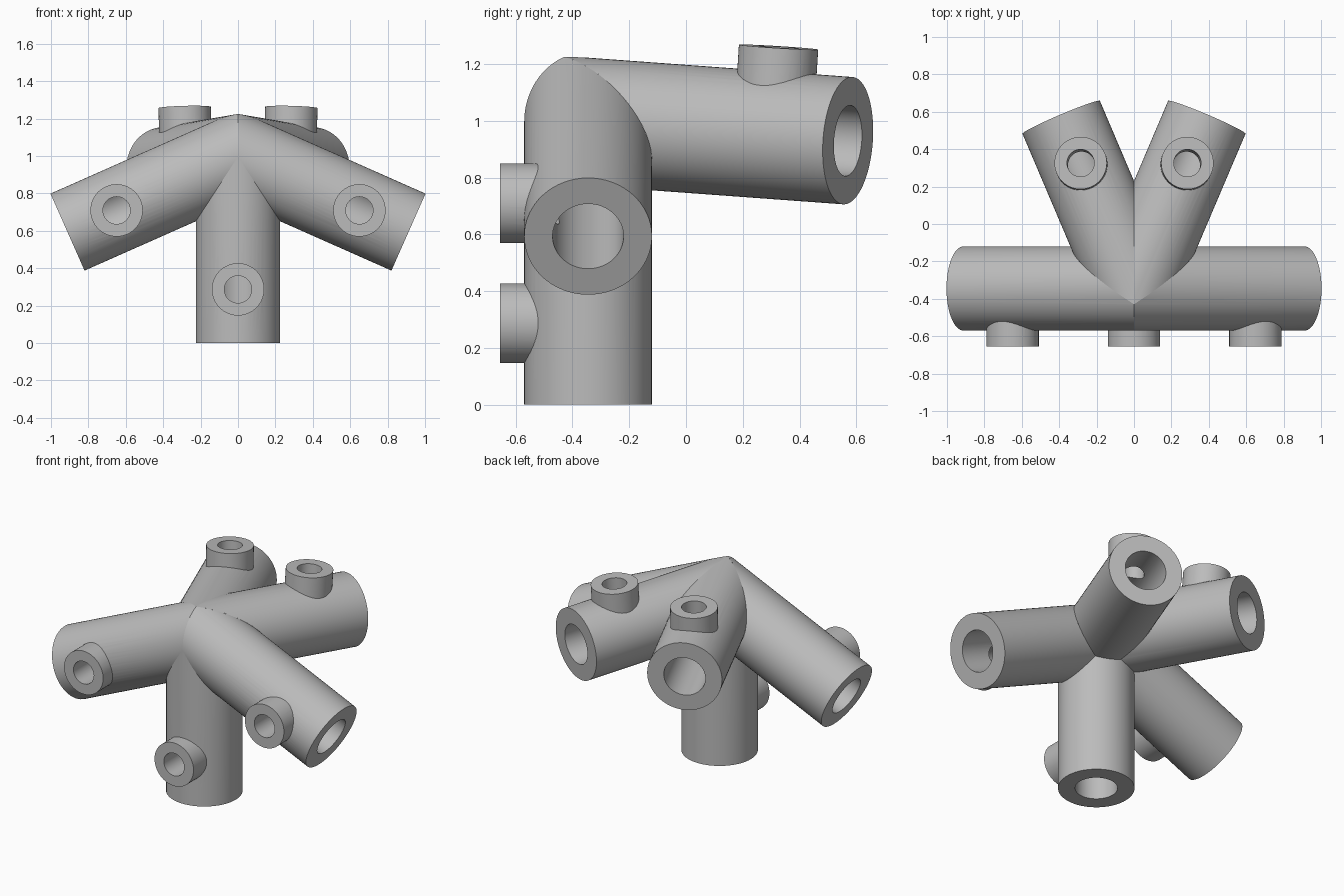
import bpy, bmesh, math
from mathutils import Vector, Matrix

cube = bpy.data.objects.get("Cube")
if cube:
    bpy.data.objects.remove(cube, do_unlink=True)

HUB = Vector((0, -0.345, 0.997))
REACH = 0.997                     # hub to open end
PIPE_R, BORE_R = 0.225, 0.125
BOSS_R, PORT_R = 0.14, 0.073
BOSS_AT, BOSS_TOP = 0.71, 0.311   # position along the arm, height above its axis
BORE_DEPTH = 0.6

grey = bpy.data.materials.new("plain grey")
grey.use_nodes = True
grey.diffuse_color = (0.5, 0.5, 0.5, 1)
grey.node_tree.nodes["Principled BSDF"].inputs["Base Color"].default_value = (0.5, 0.5, 0.5, 1)


def cylinder(name, start, axis, radius, length, sides=64):
    """Closed cylinder from a start point along an axis."""
    bm = bmesh.new()
    place = (Matrix.Translation(start + axis * length / 2)
             @ axis.to_track_quat('Z', 'Y').to_matrix().to_4x4())
    bmesh.ops.create_cone(bm, cap_ends=True, segments=sides, radius1=radius,
                          radius2=radius, depth=length, matrix=place)
    mesh = bpy.data.meshes.new(name)
    bm.to_mesh(mesh)
    bm.free()
    mesh.materials.append(grey)
    obj = bpy.data.objects.new(name, mesh)
    bpy.context.collection.objects.link(obj)
    return obj


def combine(obj, tools):
    """Apply (operation, tool) booleans and remove the tools."""
    for operation, tool in tools:
        tool.hide_render = True
        mod = obj.modifiers.new(tool.name, 'BOOLEAN')
        mod.operation, mod.object, mod.solver = operation, tool, 'EXACT'
    graph = bpy.context.evaluated_depsgraph_get()
    mesh = bpy.data.meshes.new_from_object(obj.evaluated_get(graph))
    obj.modifiers.clear()
    obj.data = mesh
    for _, tool in tools:
        bpy.data.objects.remove(tool, do_unlink=True)


def mitre(obj, direction, others):
    """Trim the hub end on the bisecting plane with every other arm."""
    bm = bmesh.new()
    bm.from_mesh(obj.data)
    for other in others:
        bmesh.ops.bisect_plane(bm, geom=bm.verts[:] + bm.edges[:] + bm.faces[:],
                               dist=1e-5, plane_co=HUB,
                               plane_no=(direction - other).normalized(), clear_inner=True)
    bm.to_mesh(obj.data)
    bm.free()


# Arm directions and the side each screw boss faces
FRONT, UP = Vector((0, -1, 0)), Vector((0, 0, 1))
arms = {"leg": (-UP, FRONT)}
for side, s in (("left", 1), ("right", -1)):
    arms[side + "_front_arm"] = (Vector((s * 0.914, 0, -0.405)).normalized(), FRONT)
    arms[side + "_back_arm"] = (Vector((s * 0.39, 0.917, -0.067)).normalized(), UP)

for name, (d, face) in arms.items():
    out = (face - d * face.dot(d)).normalized()
    foot = HUB + d * BOSS_AT
    arm = cylinder(name, HUB - d * 0.5, d, PIPE_R, REACH + 0.5)
    combine(arm, [
        ('UNION', cylinder("boss", foot, out, BOSS_R, BOSS_TOP)),
        ('DIFFERENCE', cylinder("bore", HUB + d * (REACH - BORE_DEPTH), d, BORE_R, BORE_DEPTH + 0.1)),
        ('DIFFERENCE', cylinder("port", foot, out, PORT_R, BOSS_TOP + 0.1, 48)),
    ])
    mitre(arm, d, [o for key, (o, _) in arms.items() if key != name])
    arm.data.shade_smooth()
    arm.data.set_sharp_from_angle(angle=math.radians(30))
